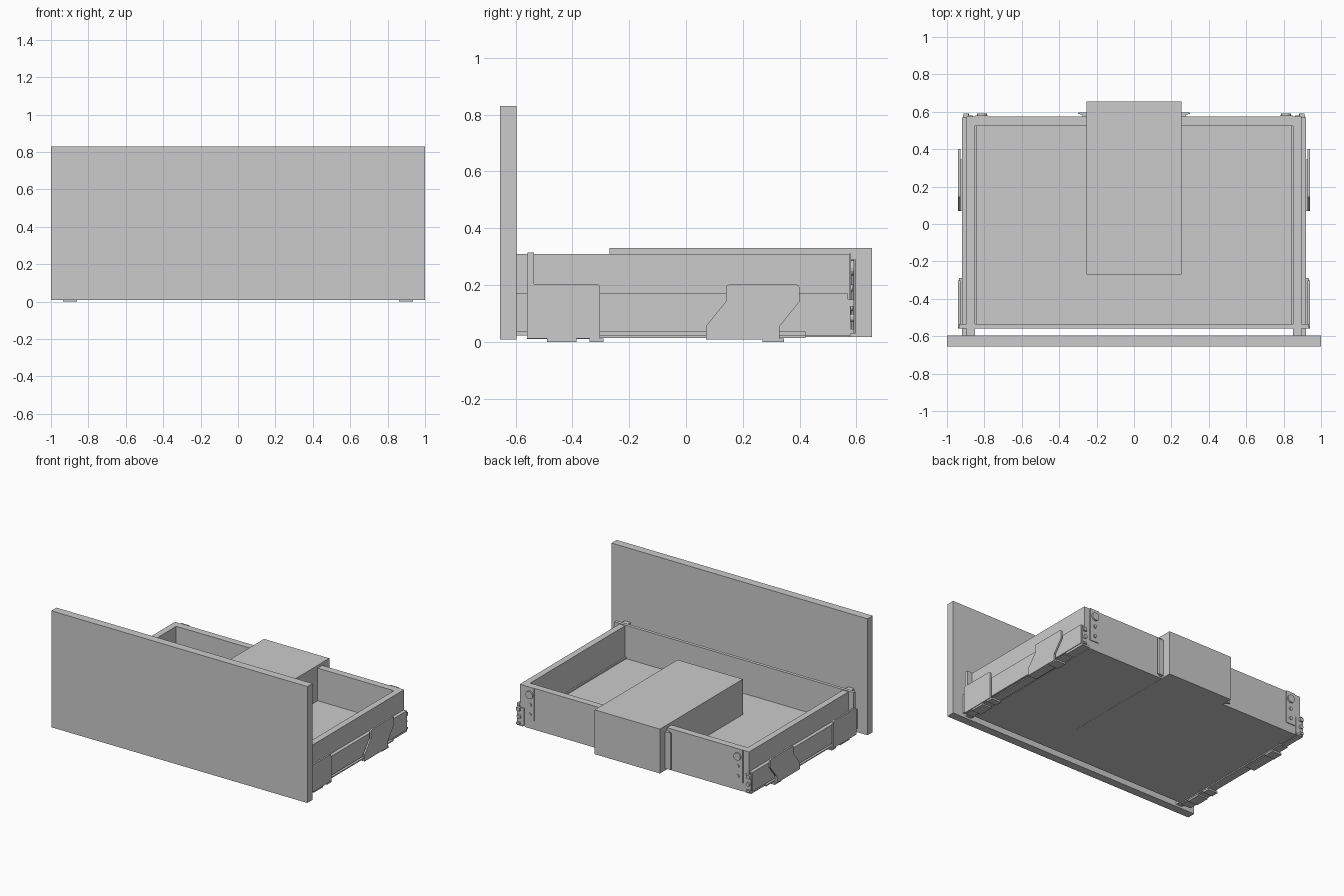
import bpy, bmesh, math
from mathutils import Vector

if "Cube" in bpy.data.objects:
    bpy.data.objects.remove(bpy.data.objects["Cube"])


def extrude(name, pts, axis, a, b):
    """Extrude a 2D profile along an axis: 'x' takes (y, z) points, 'z' takes (x, y), 'y' takes (x, z)."""
    def place(p, t):
        return {'x': (t, p[0], p[1]), 'y': (p[0], t, p[1]), 'z': (p[0], p[1], t)}[axis]
    bm = bmesh.new()
    base = bm.faces.new([bm.verts.new(place(p, a)) for p in pts])
    ext = bmesh.ops.extrude_face_region(bm, geom=[base])
    verts = [g for g in ext['geom'] if isinstance(g, bmesh.types.BMVert)]
    shift = Vector(place((0, 0), b)) - Vector(place((0, 0), a))
    bmesh.ops.translate(bm, verts=verts, vec=shift)
    bmesh.ops.recalc_face_normals(bm, faces=bm.faces[:])
    me = bpy.data.meshes.new(name)
    bm.to_mesh(me)
    bm.free()
    ob = bpy.data.objects.new(name, me)
    bpy.context.collection.objects.link(ob)
    return ob


def box(name, x, y, z):
    return extrude(name, [(x[0], y[0]), (x[1], y[0]), (x[1], y[1]), (x[0], y[1])], 'z', *z)


def disc(name, x, z, r, y0, y1):
    pts = [(x + r * math.cos(i * math.pi / 8), z + r * math.sin(i * math.pi / 8)) for i in range(16)]
    return extrude(name, pts, 'y', y0, y1)


def corner(cy, cz, r, start):
    """Quarter-round corner points, starting at the given angle."""
    return [(cy + r * math.cos(math.radians(start + d)), cz + r * math.sin(math.radians(start + d)))
            for d in (0, 30, 60, 90)]


# Front panel, inner front and drawer floor
box("front_panel", (-1, 1), (-0.655, -0.597), (0.008, 0.83))
box("inner_front", (-0.935, 0.935), (-0.558, -0.535), (0.10, 0.315))
box("inner_front_lower", (-0.85, 0.85), (-0.558, -0.535), (0.02, 0.10))
box("drawer_floor", (-0.85, 0.85), (-0.558, 0.525), (0.018, 0.08))

# Cover over the plumbing, passing through the rear wall
box("plumbing_cover", (-0.255, 0.255), (-0.27, 0.655), (0.017, 0.33))

# Runner bracket outlines in (y, z)
front_bracket = ([(-0.56, 0.012), (-0.302, 0.012)] + corner(-0.317, 0.189, 0.015, 0)
                 + corner(-0.545, 0.189, 0.015, 90))
rear_bracket = ([(0.07, 0.008), (0.33, 0.008), (0.33, 0.055), (0.40, 0.142)]
                + corner(0.387, 0.189, 0.013, 0) + corner(0.153, 0.189, 0.013, 90)
                + [(0.14, 0.142), (0.07, 0.055)])

for s, side in ((1, "right"), (-1, "left")):
    def sbox(name, x, y, z):
        return box(f"{name}_{side}", (s * x[0], s * x[1]), y, z)

    # Drawer walls
    sbox("side_wall", (0.85, 0.895), (-0.597, 0.575), (0.022, 0.31))
    sbox("floor_ledge", (0.84, 0.85), (-0.535, 0.525), (0.08, 0.09))
    sbox("rear_wall", (0.255, 0.85), (0.525, 0.575), (0.018, 0.31))

    # Runner: channel with lips
    sbox("runner_web", (0.907, 0.92), (-0.597, 0.57), (0.035, 0.17))
    sbox("runner_top", (0.895, 0.92), (-0.597, 0.57), (0.16, 0.17))
    sbox("runner_base", (0.86, 0.92), (-0.555, 0.42), (0.014, 0.022))
    sbox("runner_tail", (0.87, 0.915), (0.42, 0.58), (0.02, 0.035))

    # Mounting brackets with flanges and feet
    extrude(f"front_bracket_{side}", front_bracket, 'x', s * 0.928, s * 0.94)
    extrude(f"rear_bracket_{side}", rear_bracket, 'x', s * 0.928, s * 0.94)
    sbox("front_bracket_flange", (0.87, 0.928), (-0.56, -0.302), (0.01, 0.018))
    sbox("rear_bracket_flange", (0.87, 0.928), (0.07, 0.33), (0.008, 0.016))
    for i, (a, b) in enumerate(((-0.49, -0.385), (-0.34, -0.29), (0.27, 0.345))):
        sbox(f"bracket_foot_{i}", (0.86, 0.935), (a, b), (0.0, 0.012))

    # Rear fixing plate with screws
    sbox("rear_plate", (0.78, 0.85), (0.575, 0.581), (0.08, 0.312))
    disc(f"plate_screw_top_{side}", s * 0.812, 0.26, 0.027, 0.58, 0.592)
    disc(f"plate_screw_mid_{side}", s * 0.812, 0.19, 0.012, 0.58, 0.588)
    disc(f"plate_screw_low_{side}", s * 0.812, 0.12, 0.012, 0.58, 0.588)

    # Runner end catch
    sbox("end_catch", (0.86, 0.915), (0.57, 0.58), (0.03, 0.15))
    sbox("catch_upper_lip", (0.885, 0.912), (0.58, 0.592), (0.125, 0.15))
    sbox("catch_lower_lip", (0.885, 0.912), (0.58, 0.592), (0.03, 0.045))
    disc(f"catch_pin_{side}", s * 0.895, 0.085, 0.014, 0.58, 0.592)

    # Flange joining the cover to the rear wall
    flange = [(0.255, 0.575), (0.275, 0.575), (0.277, 0.583), (0.30, 0.59), (0.295, 0.597), (0.255, 0.597)]
    extrude(f"cover_flange_{side}", [(s * x, y) for x, y in flange], 'z', 0.03, 0.29)
